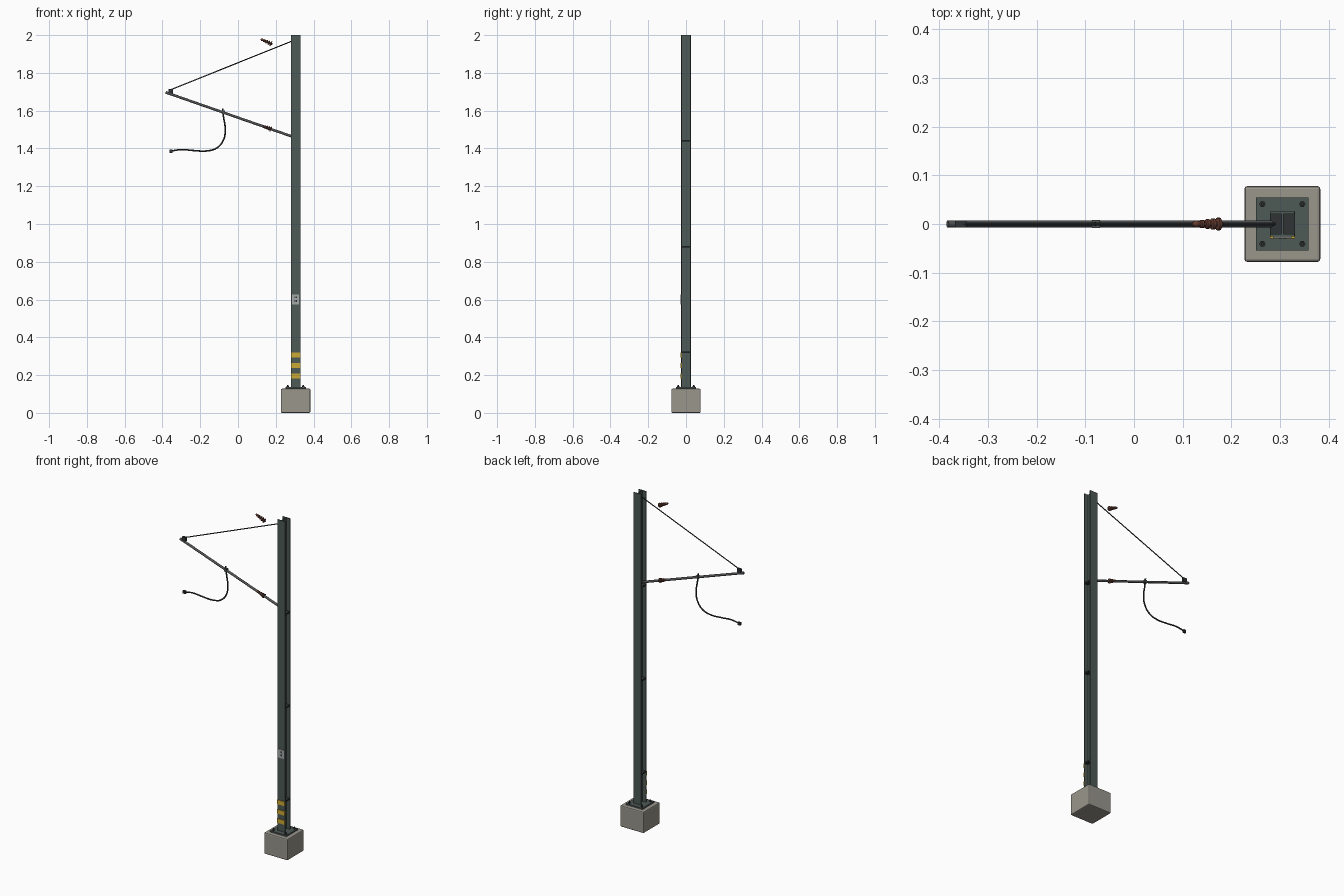
import bpy, bmesh, math
from mathutils import Vector

if "Cube" in bpy.data.objects:
    bpy.data.objects.remove(bpy.data.objects["Cube"])

PX = 0.305  # mast centre line


def mat(name, r, g, b):
    m = bpy.data.materials.new(name)
    m.diffuse_color = (r, g, b, 1)
    m.use_nodes = True
    m.node_tree.nodes["Principled BSDF"].inputs["Base Color"].default_value = m.diffuse_color
    return m


STEEL = mat("green grey steel", 0.075, 0.1, 0.092)
CONCRETE = mat("concrete", 0.32, 0.305, 0.265)
YELLOW = mat("warning yellow", 0.6, 0.4, 0.035)
TUBE = mat("arm grey", 0.085, 0.09, 0.092)
DARK = mat("dark metal", 0.03, 0.034, 0.036)
BROWN = mat("insulator brown", 0.13, 0.045, 0.03)
PLATE = mat("plate grey", 0.38, 0.4, 0.4)


def finish(name, bm, m, smooth=False):
    bmesh.ops.recalc_face_normals(bm, faces=bm.faces)
    me = bpy.data.meshes.new(name)
    bm.to_mesh(me)
    bm.free()
    me.materials.append(m)
    o = bpy.data.objects.new(name, me)
    bpy.context.collection.objects.link(o)
    if smooth:
        bpy.ops.object.select_all(action='DESELECT')
        o.select_set(True)
        bpy.context.view_layer.objects.active = o
        bpy.ops.object.shade_smooth_by_angle(angle=math.radians(40))
    return o


def box(name, lo, hi, m, bevel=0):
    bm = bmesh.new()
    bmesh.ops.create_cube(bm, size=1)
    lo, hi = Vector(lo), Vector(hi)
    for v in bm.verts:
        v.co = Vector([lo[i] + (v.co[i] + 0.5) * (hi[i] - lo[i]) for i in range(3)])
    if bevel:
        bmesh.ops.bevel(bm, geom=bm.edges[:], offset=bevel, segments=2,
                        profile=0.5, affect='EDGES')
    return finish(name, bm, m)


def lathe(name, a, b, profile, m, sides=16):
    """Rings of (fraction along a-b, radius), capped at both ends."""
    a, b = Vector(a), Vector(b)
    q = (b - a).to_track_quat('Z', 'Y')
    bm = bmesh.new()
    rings = []
    for t, r in profile:
        c = a.lerp(b, t)
        rings.append([bm.verts.new(c + q @ Vector((r * math.cos(k * math.tau / sides),
                      r * math.sin(k * math.tau / sides), 0))) for k in range(sides)])
    for p, n in zip(rings, rings[1:]):
        for k in range(sides):
            j = (k + 1) % sides
            bm.faces.new((p[k], p[j], n[j], n[k]))
    bm.faces.new(rings[0])
    bm.faces.new(rings[-1])
    return finish(name, bm, m, True)


def rod(name, a, b, r, m, sides=12):
    return lathe(name, a, b, [(0, r), (1, r)], m, sides)


# Foundation, base plate and anchor bolts
box("foundation", (PX - 0.078, -0.078, 0), (PX + 0.078, 0.078, 0.128), CONCRETE, 0.006)
box("base_plate", (PX - 0.054, -0.054, 0.126), (PX + 0.054, 0.054, 0.136), STEEL)
for sx in (-1, 1):
    for sy in (-1, 1):
        x, y = PX + sx * 0.041, sy * 0.041
        rod("anchor_nut", (x, y, 0.134), (x, y, 0.142), 0.0065, DARK, 6)
        rod("anchor_bolt", (x, y, 0.134), (x, y, 0.148), 0.0035, DARK, 8)

# H-section mast
h, w, tf, tw = 0.026, 0.025, 0.005, 0.002
quarter = [(w, -h), (w, -h + tf), (tw, -h + tf)]
right = quarter + [(x, -y) for x, y in reversed(quarter)]
outline = right + [(-x, y) for x, y in reversed(right)]
bm = bmesh.new()
face = bm.faces.new([bm.verts.new((PX + x, y, 0.13)) for x, y in outline])
ext = bmesh.ops.extrude_face_region(bm, geom=[face])
bmesh.ops.translate(bm, vec=(0, 0, 1.87),
                    verts=[e for e in ext["geom"] if isinstance(e, bmesh.types.BMVert)])
finish("mast", bm, STEEL)

# Stiffener plates in the mast channels
for z in (0.32, 0.88, 1.44):
    box("stiffener", (PX - 0.0255, -0.0255, z - 0.004), (PX + 0.0255, 0.0255, z + 0.004), DARK)

# Warning bands wrapped on the front flange
for z in (0.195, 0.25, 0.307):
    box("warning_band", (PX - 0.0255, -0.030, z - 0.013), (PX + 0.0255, -0.0225, z + 0.013), YELLOW)

# Number plate with plain marks
box("mast_sign", (PX - 0.019, -0.029, 0.575), (PX + 0.019, -0.0255, 0.627), PLATE)
for x, z in ((-0.004, 0.612), (0.004, 0.612), (-0.004, 0.592), (0.005, 0.592)):
    box("sign_mark", (PX + x - 0.003, -0.0297, z - 0.005), (PX + x + 0.003, -0.0285, z + 0.005), DARK)

# Cantilever arm, end cap and stay wire
arm_a, arm_b = Vector((0.284, 0, 1.464)), Vector((-0.383, 0, 1.697))
rod("cantilever_arm", arm_a, arm_b, 0.0068, TUBE, 14)
rod("arm_cap", arm_b.lerp(arm_a, 0.035), arm_b, 0.0075, TUBE, 14)
box("wire_clamp", (-0.368, -0.007, 1.692), (-0.344, 0.007, 1.716), DARK)
rod("stay_wire", (0.290, 0, 1.970), (-0.356, 0, 1.711), 0.003, DARK, 8)

# Ribbed insulators, sheds growing towards the mast
sheds = [(0, 0.004)]
for i in range(5):
    t, r = 0.06 + i * 0.185, 0.007 + i * 0.0015
    sheds += [(t, 0.0055), (t + 0.03, r), (t + 0.11, r), (t + 0.14, 0.0055)]
sheds += [(1, 0.004)]
lathe("upper_insulator", (0.120, 0, 1.979), (0.182, 0, 1.951), sheds, BROWN)
lathe("lower_insulator", (0.124, 0, 1.521), (0.180, 0, 1.5005), sheds, BROWN)

# Curved steady arm hanging from the cantilever
cu = bpy.data.curves.new("steady_arm", 'CURVE')
cu.dimensions = '3D'
cu.bevel_depth = 0.0042
cu.bevel_resolution = 2
cu.resolution_u = 8
cu.use_fill_caps = True
path = [(-0.081, 1.612), (-0.077, 1.57), (-0.068, 1.505), (-0.076, 1.447), (-0.113, 1.402),
        (-0.165, 1.387), (-0.235, 1.389), (-0.30, 1.394), (-0.355, 1.386)]
sp = cu.splines.new('BEZIER')
sp.bezier_points.add(len(path) - 1)
for p, (x, z) in zip(sp.bezier_points, path):
    p.co = (x, 0, z)
    p.handle_left_type = p.handle_right_type = 'AUTO'
cu.materials.append(DARK)
bpy.context.collection.objects.link(bpy.data.objects.new("steady_arm", cu))
box("contact_clamp", (-0.363, -0.006, 1.377), (-0.346, 0.006, 1.394), DARK)
box("steady_arm_bracket", (-0.086, -0.008, 1.583), (-0.070, 0.008, 1.600), TUBE)
